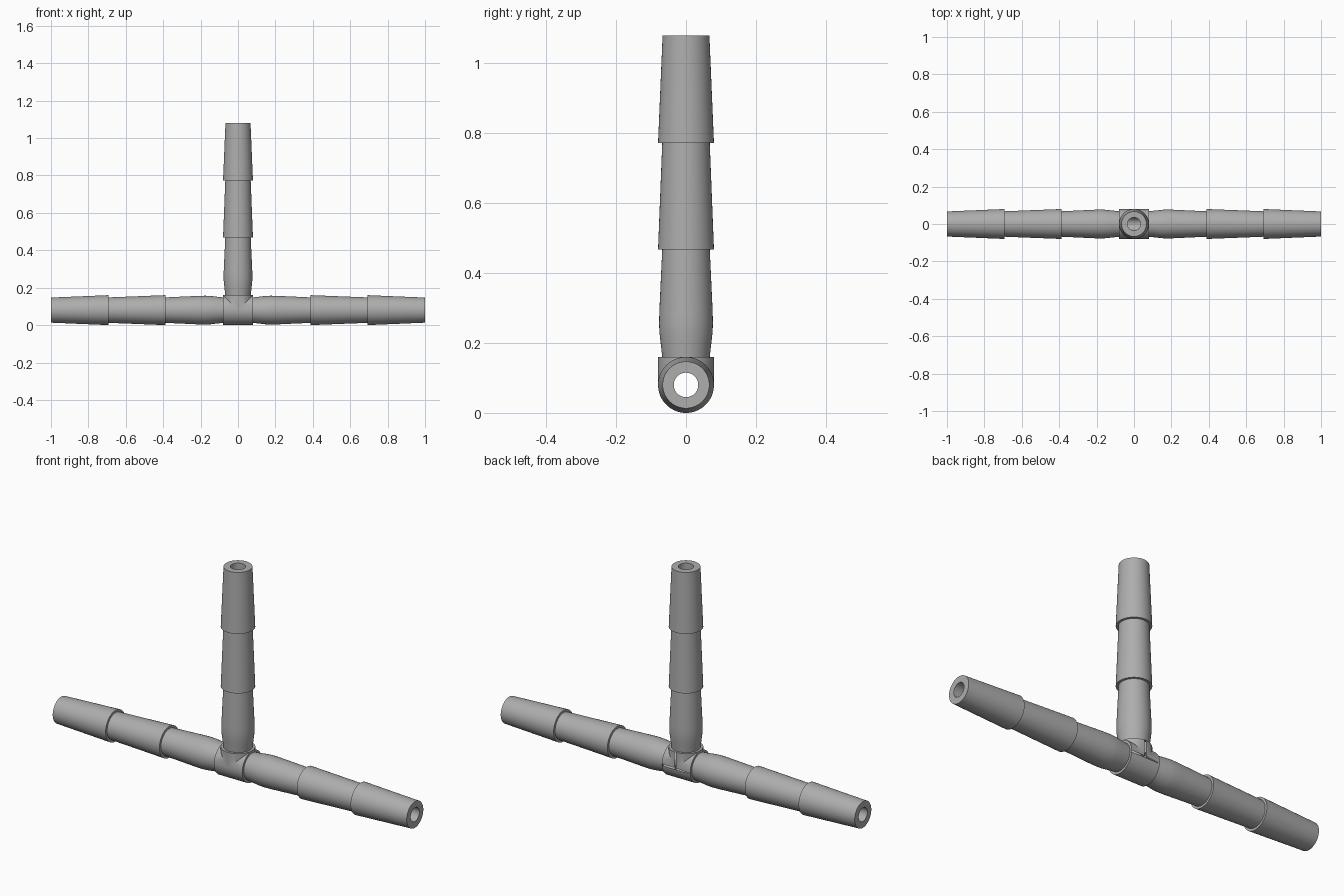
import bpy
import bmesh
from math import radians, cos, sin, tau
from mathutils import Matrix, Vector

SIDES = 64
AXIS_Z = 0.08
BORE_R = 0.035

cube = bpy.data.objects.get("Cube")
if cube:
    bpy.data.objects.remove(cube, do_unlink=True)

grey = bpy.data.materials.new("grey plastic")
grey.use_nodes = True
colour = (0.42, 0.42, 0.42, 1)
grey.diffuse_color = colour
grey.node_tree.nodes["Principled BSDF"].inputs["Base Color"].default_value = colour


def lathe(name, profile, turn=0):
    """Closed solid of revolution; profile is (distance, radius) along +z,
    then tilted about y by turn degrees and placed on the pipe axis."""
    bm = bmesh.new()
    rings = []
    for s, r in profile:
        rings.append([bm.verts.new((r * cos(tau * i / SIDES), r * sin(tau * i / SIDES), s))
                      for i in range(SIDES)])
    for a, b in zip(rings, rings[1:]):
        for i in range(SIDES):
            j = (i + 1) % SIDES
            bm.faces.new((a[i], a[j], b[j], b[i]))
    bm.faces.new(rings[0][::-1])
    bm.faces.new(rings[-1])
    bm.transform(Matrix.Translation((0, 0, AXIS_Z)) @ Matrix.Rotation(radians(turn), 4, 'Y'))
    mesh = bpy.data.meshes.new(name)
    bm.to_mesh(mesh)
    bm.free()
    mesh.materials.append(grey)
    ob = bpy.data.objects.new(name, mesh)
    bpy.context.collection.objects.link(ob)
    return ob


def combine(target, tool, operation):
    """Apply one boolean and discard the tool."""
    mod = target.modifiers.new(operation.title(), 'BOOLEAN')
    mod.operation = operation
    mod.solver = 'EXACT'
    mod.object = tool
    bpy.context.view_layer.objects.active = target
    bpy.ops.object.modifier_apply(modifier=mod.name)
    bpy.data.objects.remove(tool, do_unlink=True)


# Barbed arm: rounded neck, then two tapered barbs
ARM = [(0.05, 0.068), (0.08, 0.068), (0.12, 0.0725), (0.15, 0.076), (0.175, 0.077),
       (0.21, 0.0763), (0.388, 0.068), (0.388, 0.08), (0.692, 0.068),
       (0.692, 0.08), (1.0, 0.067)]

# Hub: short sleeve across, with an upright boss of the same width
tee = lathe("tee_connector", [(-0.08, 0.08), (0.08, 0.08)], 90)
combine(tee, lathe("boss", [(0, 0.08), (0.0803, 0.08)]), 'UNION')

# Left, right and upper arms
for turn in (90, -90, 0):
    combine(tee, lathe("arm", ARM, turn), 'UNION')

# Through bore and the branch bore that meets it
combine(tee, lathe("through_bore", [(-1.1, BORE_R), (1.1, BORE_R)], 90), 'DIFFERENCE')
combine(tee, lathe("branch_bore", [(0, BORE_R), (1.1, BORE_R)]), 'DIFFERENCE')

bpy.ops.object.select_all(action='DESELECT')
tee.select_set(True)
bpy.context.view_layer.objects.active = tee
bpy.ops.object.shade_smooth_by_angle(angle=radians(30))
